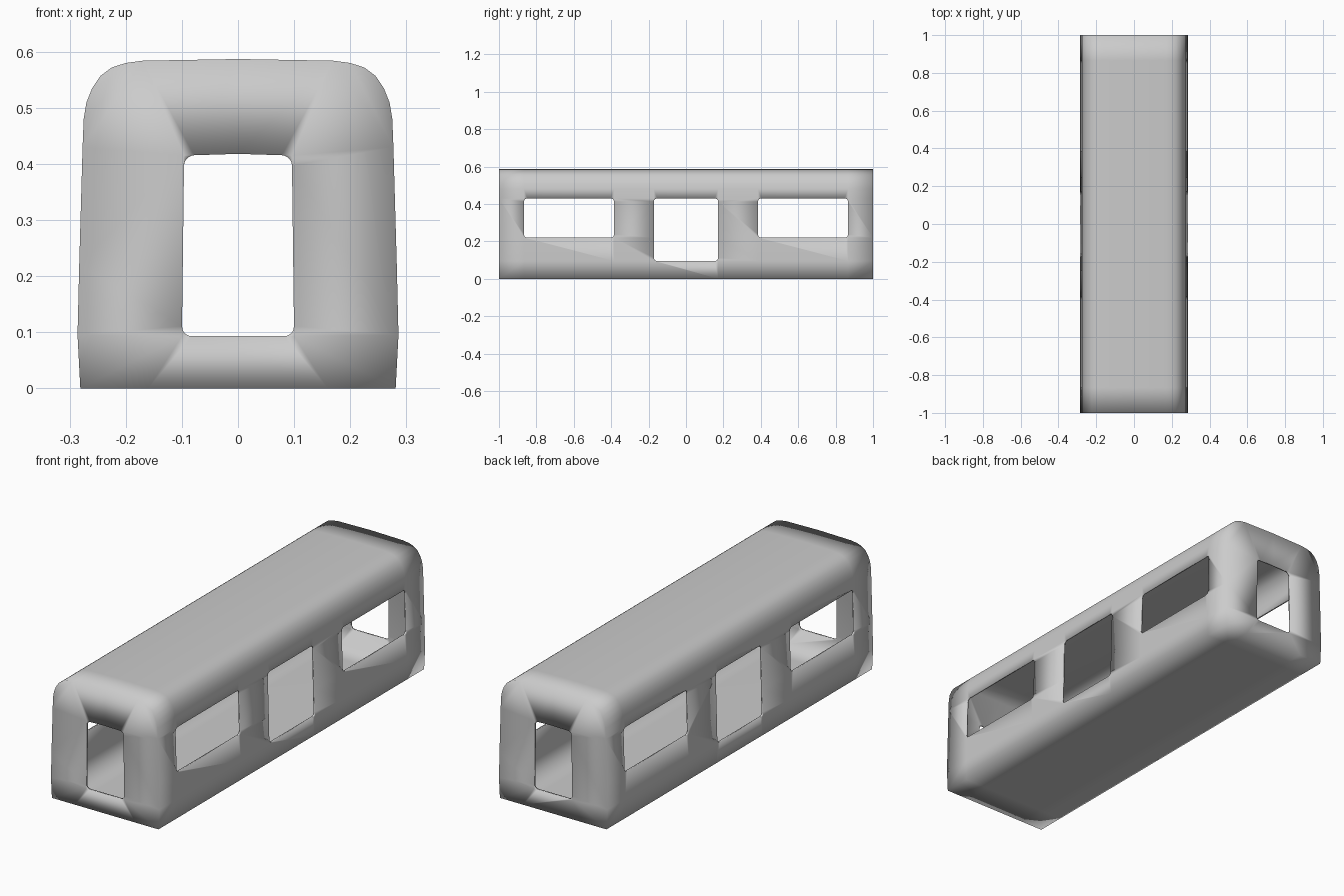
import bpy
import bmesh
from math import sin, cos, pi, radians

cube = bpy.data.objects.get("Cube")
if cube:
    bpy.data.objects.remove(cube, do_unlink=True)

CORNER_RADIUS = 0.018
SHELL_THICKNESS = 0.008

# Half cross-section, from floor to roof ridge
HALF = [(.16, 0), (.281, 0), (.286, .095), (.283, .22), (.277, .43),
        (.275, .48), (.270, .51), (.260, .535), (.245, .557),
        (.225, .572), (.20, .58), (.17, .584)]
RIDGE = (0, .587)
LOOP = HALF + [RIDGE] + [(-x, z) for x, z in reversed(HALF)]
LAST = len(LOOP) - 1

# Side openings as (y start, y end, bottom, top)
OPENINGS = [(-.866, -.385, .22, .43), (-.172, .172, .095, .43), (.385, .866, .22, .43)]
STATIONS = [-1, -.866, -.385, -.172, .172, .385, .866, 1]


def is_open(y, z):
    return any(a < y < b and c < z < d for a, b, c, d in OPENINGS)


def add_side_walls(bm):
    """Run the cross-section along the body, leaving out the openings."""
    rings = [[bm.verts.new((x, y, z)) for x, z in LOOP] for y in STATIONS]
    for k in range(len(rings) - 1):
        a, b = rings[k], rings[k + 1]
        for i in range(len(LOOP)):
            j = (i + 1) % len(LOOP)
            mid_y = (STATIONS[k] + STATIONS[k + 1]) / 2
            mid_z = (LOOP[i][1] + LOOP[j][1]) / 2
            if not is_open(mid_y, mid_z):
                bm.faces.new((a[i], a[j], b[j], b[i]))
    return rings


def add_end_wall(bm, ring, y):
    """Close one end around a central doorway."""
    low = {s: bm.verts.new((s * .1, y, .093)) for s in (1, -1)}
    top = {s: bm.verts.new((s * .096, y, .415)) for s in (1, -1)}
    head = bm.verts.new((0, y, .418))
    bm.faces.new((low[1], low[-1], ring[LAST], ring[0]))
    for s in (1, -1):
        half = ring if s == 1 else ring[::-1]
        bm.faces.new([low[s]] + half[0:3])
        bm.faces.new([low[s]] + half[2:5] + [top[s]])
        bm.faces.new([top[s]] + half[4:12])
        bm.faces.new([top[s], half[11], half[12], head])


def round_opening_corners(bm, radius, steps=5):
    """Fill each sharp corner of an opening with a small curved gusset."""
    corners = []
    for v in bm.verts:
        rim = [e for e in v.link_edges if e.is_boundary]
        if len(rim) == 2:
            d = [e.other_vert(v).co - v.co for e in rim]
            if d[0].angle(d[1]) < radians(120):
                corners.append(v)
    for v in corners:
        ends = []
        for e in [e for e in v.link_edges if e.is_boundary]:
            ends.append(bmesh.utils.edge_split(e, v, radius / e.calc_length())[1])
        p, q = ends
        centre = p.co + q.co - v.co
        arc = [p]
        for i in range(1, steps):
            t = pi / 2 * i / steps
            arc.append(bm.verts.new(centre + (v.co - q.co) * cos(t) + (v.co - p.co) * sin(t)))
        arc.append(q)
        for a, b in zip(arc, arc[1:]):
            bm.faces.new((v, a, b))


# Body shell
bm = bmesh.new()
rings = add_side_walls(bm)
add_end_wall(bm, rings[0], -1)
add_end_wall(bm, rings[-1], 1)
round_opening_corners(bm, CORNER_RADIUS)
bmesh.ops.recalc_face_normals(bm, faces=bm.faces)
floor = min(bm.faces, key=lambda f: f.calc_center_median().z)
if floor.normal.z > 0:
    bmesh.ops.reverse_faces(bm, faces=bm.faces)
for f in bm.faces:
    f.smooth = True

mesh = bpy.data.meshes.new("carriage_shell")
bm.to_mesh(mesh)
bm.free()
shell = bpy.data.objects.new("carriage_shell", mesh)
bpy.context.collection.objects.link(shell)

# Thin walls, softly shaded around the rims
solid = shell.modifiers.new("wall_thickness", 'SOLIDIFY')
solid.thickness = SHELL_THICKNESS
solid.offset = -1

# Plain grey finish
grey = bpy.data.materials.new("light_grey")
grey.use_nodes = True
grey.diffuse_color = (.6, .6, .6, 1)
bsdf = grey.node_tree.nodes["Principled BSDF"]
bsdf.inputs["Base Color"].default_value = (.6, .6, .6, 1)
bsdf.inputs["Roughness"].default_value = .6
mesh.materials.append(grey)
